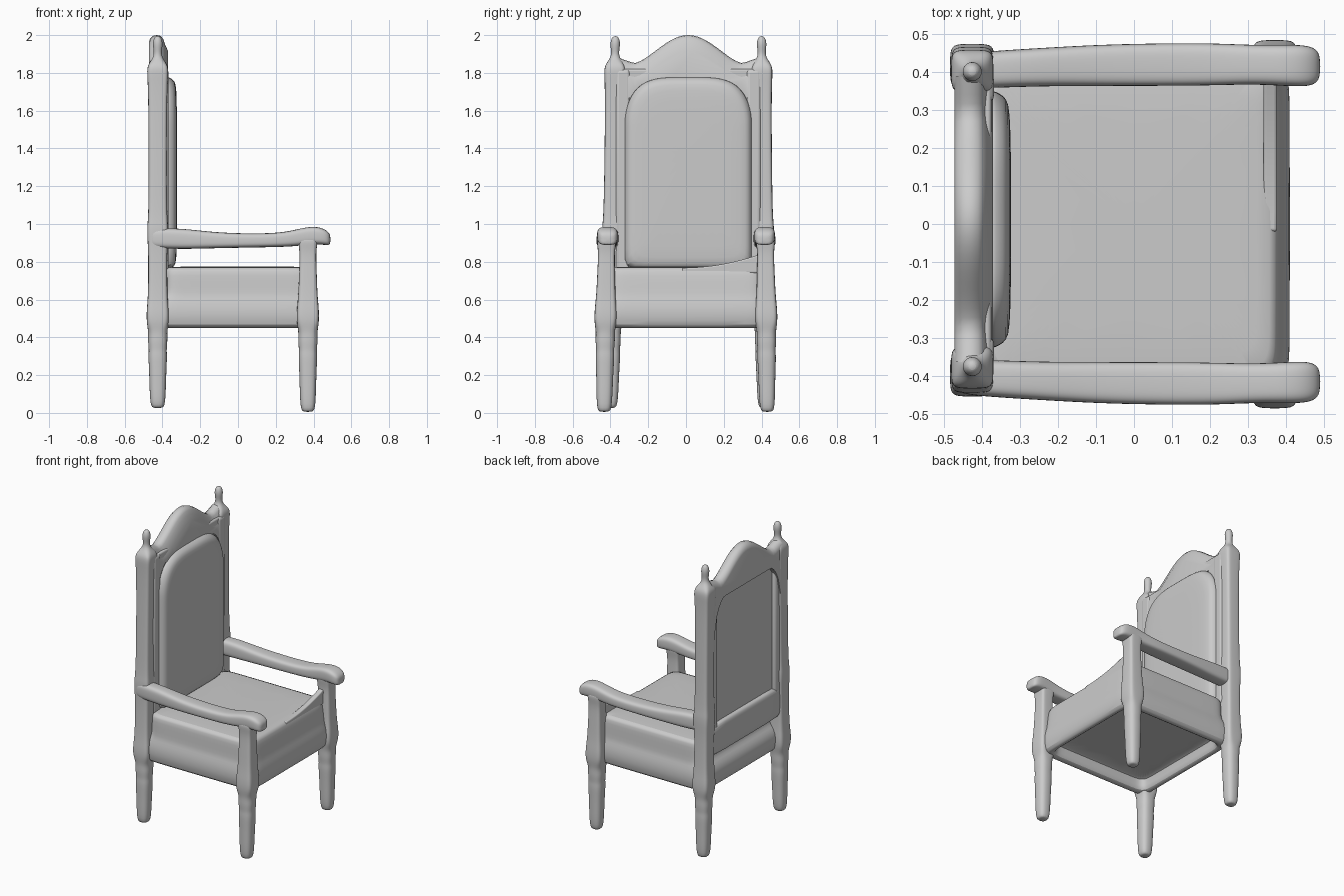
import bpy, bmesh, math

cube = bpy.data.objects.get("Cube")
if cube:
    bpy.data.objects.remove(cube)

grey = bpy.data.materials.new("plain_grey")
grey.use_nodes = True
grey.diffuse_color = (0.6, 0.6, 0.6, 1)
bsdf = next(n for n in grey.node_tree.nodes if n.type == 'BSDF_PRINCIPLED')
bsdf.inputs["Base Color"].default_value = (0.6, 0.6, 0.6, 1)


def loft(name, rings, subsurf=2, bevel=0):
    """Skin a stack of equal-length closed rings and cap both ends."""
    bm = bmesh.new()
    loops = [[bm.verts.new(p) for p in ring] for ring in rings]
    n = len(loops[0])
    for a, b in zip(loops, loops[1:]):
        for i in range(n):
            j = (i + 1) % n
            bm.faces.new((a[i], a[j], b[j], b[i]))
    bm.faces.new(loops[0])
    bm.faces.new(loops[-1])
    bmesh.ops.recalc_face_normals(bm, faces=bm.faces)
    mesh = bpy.data.meshes.new(name)
    bm.to_mesh(mesh)
    bm.free()
    mesh.materials.append(grey)
    ob = bpy.data.objects.new(name, mesh)
    bpy.context.collection.objects.link(ob)
    if bevel:
        mod = ob.modifiers.new("soft_edges", 'BEVEL')
        mod.width, mod.segments, mod.limit_method = bevel, 4, 'ANGLE'
    if subsurf:
        mod = ob.modifiers.new("smooth", 'SUBSURF')
        mod.levels = mod.render_levels = subsurf
    bpy.ops.object.select_all(action='DESELECT')
    ob.select_set(True)
    bpy.context.view_layer.objects.active = ob
    bpy.ops.object.shade_smooth_by_angle(angle=math.radians(50))
    return ob


def rounded(hu, hv, power, n=24):
    """Rounded-rectangle section."""
    pts = []
    for i in range(n):
        a = 2 * math.pi * (i + 0.5) / n
        c, s = math.cos(a), math.sin(a)
        pts.append((hu * math.copysign(abs(c) ** (2 / power), c),
                    hv * math.copysign(abs(s) ** (2 / power), s)))
    return pts


def upright(name, sections, x, y, lean):
    """Turned leg, square post and round finial: sections are (height, half width)."""
    rings = []
    for z, r in sections:
        cy = y + lean * z
        power = 2.6 if z < .45 else 5 if z < 1.85 else 2
        rings.append([(x + u, cy + v, z) for u, v in rounded(r, r, power, 16)])
    return loft(name, rings)


def prism(name, outline, x0, x1, bevel):
    return loft(name, [[(x, y, z) for y, z in outline] for x in (x0, x1)], 0, bevel)


# Legs, posts and finials
LEG = [(0.2, .045), (0.3, .051), (0.33, .047), (0.38, .053), (0.43, .05),
       (0.48, .06), (0.55, .059), (0.62, .051)]
BACK = [(0.025, .025), (0.04, .042)] + LEG + [
    (0.85, .05), (0.93, .056), (1.0, .056), (1.05, .048), (1.7, .049), (1.8, .058),
    (1.84, .054), (1.87, .032), (1.9, .018), (1.95, .028), (1.98, .022), (1.995, .01)]
FRONT = [(0.005, .025), (0.02, .042)] + LEG + [(0.75, .047), (0.85, .043), (0.9, .052), (0.94, .05)]
for side, by, fy, lean in (("right", -.402, -.433, .014), ("left", .42, .43, -.01)):
    upright(side + "_back_post", BACK, -.425, by, lean)
    upright(side + "_front_leg", FRONT, .37, fy, lean)

# Armrests with drooping rounded ends: (x, z, half width, half height)
ARM = [(-.47, .925, .035, .04), (-.45, .925, .048, .054), (-.3, .922, .05, .055),
       (-.2, .917, .052, .048), (-.05, .912, .056, .039), (.2, .913, .057, .036),
       (.3, .925, .052, .044), (.38, .94, .054, .048), (.44, .937, .056, .046),
       (.475, .925, .05, .038), (.49, .917, .03, .024)]
for side, s in (("right", -1), ("left", 1)):
    rings = []
    for x, z, hy, hz in ARM:
        cy = s * (.42 - .05 * abs(x - .15) ** 2)
        rings.append([(x, cy + u, z + v) for u, v in rounded(hy, hz, 3.5, 16)])
    loft(side + "_armrest", rings)

# Seat box, hollow underneath, with a swelling lower rail: (height, back x, front x, half width)
SEAT = [(.53, -.36, .33, .35), (.53, -.375, .345, .36), (.48, -.38, .35, .365),
        (.455, -.385, .355, .37), (.447, -.41, .38, .4), (.46, -.43, .402, .425),
        (.52, -.44, .412, .433), (.57, -.435, .408, .428), (.61, -.41, .398, .417),
        (.63, -.39, .393, .412), (.7, -.39, .386, .41), (.755, -.39, .378, .407),
        (.772, -.385, .365, .395), (.775, -.3, .3, .3)]
loft("seat", [[((x0 + x1) / 2 + u, v, z) for u, v in rounded((x1 - x0) / 2, hy, 14, 40)]
              for z, x0, x1, hy in SEAT], 1)

# Curved bracket rising from the seat front to the left leg
curve = [(-.02 + .42 * t / 8, .768 + .075 * (t / 8) ** 2) for t in range(9)]
prism("seat_bracket", curve + [(.4, .74), (-.02, .74)], .34, .376, .008)


# Shared arch of the cushion and the crest
def arch(y, half, top):
    return top - .25 + .25 * math.sqrt(max(0, 1 - (abs(y) / half) ** 4))


MID = .012
STEPS = 32

# Thin backrest board between the posts
prism("back_board", [(-.36, .75), (.39, .75), (.39, 1.82), (-.36, 1.82)], -.438, -.375, .01)

# Crest rail with a rounded central hump, rolled over from back to front
rings = []
for x, drop in ((-.472, .04), (-.466, .02), (-.45, .004), (-.43, 0), (-.41, .004),
                (-.396, .02), (-.388, .045), (-.37, .085)):
    upper, lower = [], []
    for i in range(STEPS + 1):
        y = -.375 + .75 * i / STEPS
        hump = math.cos(math.pi / 2 * min(1, abs(y) / .285)) ** 1.5
        flare = .03 * max(0, abs(y) - .29) / .085
        upper.append((x, y + MID, 1.852 + .148 * hump + flare - drop))
        lower.append((x, y + MID, min(arch(y, .345, 1.78), 1.74)))
    rings.append(upper + lower[::-1])
loft("crest_rail", rings, 0)

# Rails framing the recessed back
loft("lower_back_rail", [[(-.42 + u, y, .79 + v) for u, v in rounded(.05, .105, 5, 24)]
                         for y in (-.38, -.3, .33, .41)], 1)
for side, y in (("right", -.335), ("left", .358)):
    prism(side + "_back_stile", [(y - .04, .75), (y + .04, .75), (y + .04, 1.82),
                                 (y - .04, 1.82)], -.464, -.368, .02)

# Domed back cushion
outline = [.335 * math.sin(math.pi * (i / STEPS - .5)) for i in range(STEPS + 1)]
outline = [(y, arch(y, .335, 1.775)) for y in outline]
sides = [1.4, 1.2, 1.0, .85, .77]
outline += [(.335, z) for z in sides] + [(.335 - .67 * i / 8, .76) for i in range(1, 8)]
outline += [(-.335, z) for z in sides[::-1]]
rings = []
for x, s in ((-.4, 1.01), (-.37, 1.01), (-.355, .99), (-.335, .95), (-.326, .86), (-.323, .5)):
    rings.append([(x, MID + y * s, 1.25 + (z - 1.25) * (.3 + .7 * s)) for y, z in outline])
loft("back_cushion", rings, 1)
